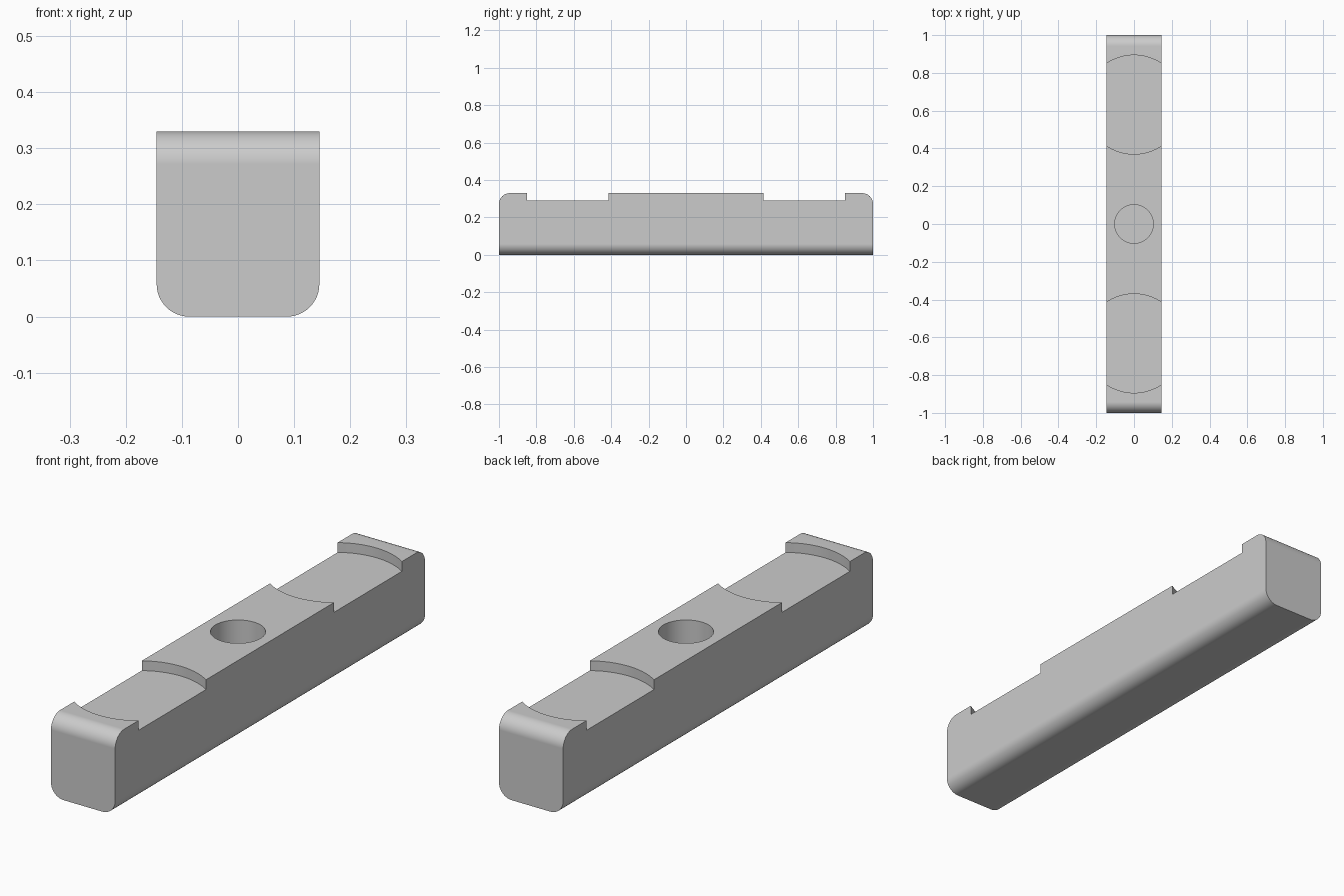
import bpy
import bmesh

default = bpy.data.objects.get("Cube")
if default:
    bpy.data.objects.remove(default, do_unlink=True)

WIDTH, LENGTH, HEIGHT = 0.29, 2.0, 0.33
ROUND = 0.058
POCKET_Y, POCKET_R, POCKET_FLOOR = 0.632, 0.262, 0.29
HOLE_R, HOLE_FLOOR = 0.102, 0.1

# Material
grey = bpy.data.materials.new("plain grey")
grey.use_nodes = True
colour = (0.6, 0.6, 0.6, 1)
grey.diffuse_color = colour
grey.node_tree.nodes["Principled BSDF"].inputs["Base Color"].default_value = colour

# Block with rounded lower long edges and rounded upper end edges
bm = bmesh.new()
bmesh.ops.create_cube(bm, size=1)
for v in bm.verts:
    v.co.x *= WIDTH
    v.co.y *= LENGTH
    v.co.z = (v.co.z + 0.5) * HEIGHT


def is_rounded(edge):
    a, b = (v.co for v in edge.verts)
    along_length = abs(a.y - b.y) > 1
    along_width = abs(a.x - b.x) > 0.1
    top = min(a.z, b.z) > HEIGHT / 2
    bottom = max(a.z, b.z) < HEIGHT / 2
    return (along_length and bottom) or (along_width and top)


bmesh.ops.bevel(bm, geom=[e for e in bm.edges if is_rounded(e)], offset=ROUND,
                segments=12, profile=0.5, affect='EDGES')
mesh = bpy.data.meshes.new("bar_body")
bm.to_mesh(mesh)
bm.free()
mesh.materials.append(grey)
body = bpy.data.objects.new("bar_body", mesh)
bpy.context.collection.objects.link(body)


def cut_cylinder(name, y, radius, floor):
    """Sink a round recess into the top of the bar."""
    depth = HEIGHT + 0.1 - floor
    bpy.ops.mesh.primitive_cylinder_add(vertices=96, radius=radius, depth=depth,
                                        location=(0, y, floor + depth / 2))
    cutter = bpy.context.object
    cutter.name = name
    cutter.hide_render = True
    cutter.data.materials.append(grey)
    bpy.ops.object.select_all(action='DESELECT')
    bpy.context.view_layer.objects.active = body
    body.select_set(True)
    mod = body.modifiers.new(name, 'BOOLEAN')
    mod.operation = 'DIFFERENCE'
    mod.solver = 'EXACT'
    mod.object = cutter
    bpy.ops.object.modifier_apply(modifier=mod.name)
    bpy.data.objects.remove(cutter, do_unlink=True)


# Two shallow round pockets and the central blind hole
for side in (-1, 1):
    cut_cylinder("pocket_cutter", side * POCKET_Y, POCKET_R, POCKET_FLOOR)
cut_cylinder("hole_cutter", 0, HOLE_R, HOLE_FLOOR)

# Smooth curved faces, sharp rims
bpy.ops.object.shade_smooth_by_angle(angle=0.5)
weighted = body.modifiers.new("weighted_normals", 'WEIGHTED_NORMAL')
weighted.keep_sharp = True
